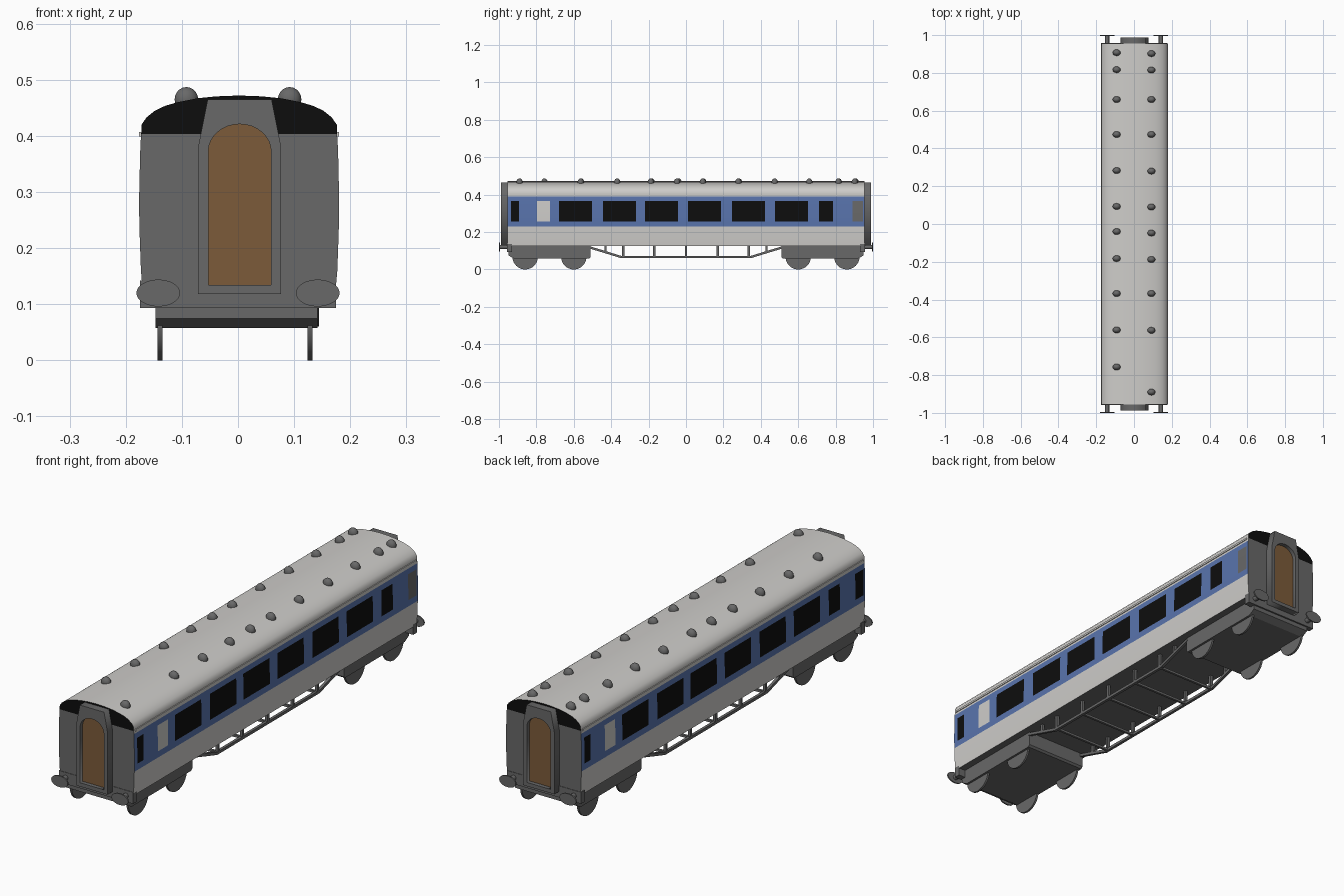
import bpy, bmesh, math
from mathutils import Vector

if "Cube" in bpy.data.objects:
    bpy.data.objects.remove(bpy.data.objects["Cube"])


def material(name, r, g, b):
    m = bpy.data.materials.new(name)
    m.diffuse_color = (r, g, b, 1)
    m.use_nodes = True
    m.node_tree.nodes["Principled BSDF"].inputs["Base Color"].default_value = m.diffuse_color
    return m


WHITE = material("off white paint", 0.62, 0.61, 0.59)
BLUE = material("blue paint", 0.10, 0.175, 0.42)
BLACK = material("black glass", 0.004, 0.004, 0.004)
GREY = material("dark grey metal", 0.14, 0.14, 0.14)
BROWN = material("brown door", 0.20, 0.105, 0.042)
MATS = [WHITE, BLUE, BLACK, GREY]
W, B, K, G = range(4)


def add_object(name, bm, mats, smooth=None):
    bmesh.ops.recalc_face_normals(bm, faces=bm.faces)
    me = bpy.data.meshes.new(name)
    bm.to_mesh(me)
    bm.free()
    for m in mats:
        me.materials.append(m)
    ob = bpy.data.objects.new(name, me)
    bpy.context.collection.objects.link(ob)
    if smooth:
        bpy.ops.object.select_all(action='DESELECT')
        ob.select_set(True)
        bpy.context.view_layer.objects.active = ob
        bpy.ops.object.shade_smooth_by_angle(angle=math.radians(smooth))
    return ob


def loft(name, half, ys, side_rule, end_mat, smooth, cx=0.002):
    """Mirrored half section (x, z), swept along y, faces coloured by a rule."""
    bm = bmesh.new()
    rows = [[[bm.verts.new((cx + s * x, y, z)) for x, z in half] for s in (1, -1)] for y in ys]
    for a, b in zip(rows, rows[1:]):
        y = (a[0][0].co.y + b[0][0].co.y) / 2
        for k, s in enumerate((1, -1)):
            for i in range(len(half) - 1):
                f = bm.faces.new((a[k][i], a[k][i + 1], b[k][i + 1], b[k][i]))
                f.material_index = side_rule(s, y, (half[i][1] + half[i + 1][1]) / 2)
        bm.faces.new((a[0][0], a[1][0], b[1][0], b[0][0])).material_index = G
        if half[-1][0] > 0.001:
            bm.faces.new((a[0][-1], a[1][-1], b[1][-1], b[0][-1]))
    for r in (rows[0], rows[-1]):
        for i in range(len(half) - 1):
            f = bm.faces.new((r[0][i], r[1][i], r[1][i + 1], r[0][i + 1]))
            f.material_index = end_mat
    bmesh.ops.remove_doubles(bm, verts=bm.verts, dist=1e-5)
    return add_object(name, bm, MATS, smooth)


def box(name, x0, x1, y0, y1, z0, z1, mat):
    bm = bmesh.new()
    bmesh.ops.create_cube(bm, size=1)
    for v in bm.verts:
        v.co = ((x0 + x1) / 2 + v.co.x * (x1 - x0), (y0 + y1) / 2 + v.co.y * (y1 - y0),
                (z0 + z1) / 2 + v.co.z * (z1 - z0))
    return add_object(name, bm, [mat])


def bar(name, p, q, t=0.012):
    p, q = Vector(p), Vector(q)
    bm = bmesh.new()
    bmesh.ops.create_cube(bm, size=1)
    rot = (q - p).to_track_quat('Z', 'Y')
    for v in bm.verts:
        v.co = (p + q) / 2 + rot @ Vector((v.co.x * t, v.co.y * t, v.co.z * (q - p).length))
    return add_object(name, bm, [GREY])


def disc(name, loc, rx, rz, axis, depth, seg=32):
    """Elliptical cylinder lying along x or y."""
    bm = bmesh.new()
    bmesh.ops.create_cone(bm, cap_ends=True, segments=seg, radius1=1, radius2=1, depth=depth)
    for v in bm.verts:
        a, b, c = v.co
        v.co = Vector(loc) + (Vector((c, a * rx, b * rz)) if axis == 'X' else Vector((a * rx, c, b * rz)))
    return add_object(name, bm, [GREY], 40)


def plate(name, loops, y, half_depth, mat, cx=0.003):
    """Filled outline in x-z (later loops are holes), with thickness along y."""
    cu = bpy.data.curves.new(name, 'CURVE')
    cu.dimensions, cu.fill_mode, cu.extrude = '2D', 'BOTH', half_depth
    for pts in loops:
        sp = cu.splines.new('POLY')
        sp.points.add(len(pts) - 1)
        for p, (x, z) in zip(sp.points, pts):
            p.co = (x, z, 0, 1)
        sp.use_cyclic_u = True
    tmp = bpy.data.objects.new(name + "_outline", cu)
    bpy.context.collection.objects.link(tmp)
    me = bpy.data.meshes.new_from_object(tmp.evaluated_get(bpy.context.evaluated_depsgraph_get()))
    bpy.data.objects.remove(tmp)
    bm = bmesh.new()
    bm.from_mesh(me)
    bpy.data.meshes.remove(me)
    bmesh.ops.remove_doubles(bm, verts=bm.verts, dist=1e-5)
    for v in bm.verts:
        v.co = (v.co.x + cx, y - v.co.z, v.co.y)
    for f in bm.faces:
        f.material_index = 0
    return add_object(name, bm, [mat])


# Body sides: windows are cells of the swept grid
WINDOWS = [(-0.935, -0.893, K), (-0.797, -0.727, W), (-0.68, -0.503, K), (-0.444, -0.267, K),
           (-0.22, -0.043, K), (0.01, 0.187, K), (0.246, 0.422, K), (0.476, 0.652, K),
           (0.711, 0.786, K), (0.89, 0.946, K)]
END = 0.955


def body_rule(s, y, z):
    if 0.257 < z < 0.367:
        for a, b, m in WINDOWS:
            if a < s * y < b:     # left side is the right side turned half round
                return G if s > 0 and y > 0.88 else m
    return B if 0.23 < z < 0.39 else W


ys = sorted({-END, END} | {s * v for w in WINDOWS for v in w[:2] for s in (1, -1)})
body_half = [(0.172, 0.126), (0.175, 0.16), (0.1775, 0.23), (0.178, 0.257), (0.178, 0.30),
             (0.1765, 0.367), (0.1755, 0.39), (0.1745, 0.403)]
loft("carriage_body", body_half, ys, body_rule, G, 30)

# Roof with black ends
roof_half = [(0.1745, 0.403), (0.174, 0.42), (0.165, 0.433), (0.15, 0.445), (0.132, 0.4535),
             (0.11, 0.46), (0.075, 0.467), (0.04, 0.4705), (0, 0.472)]
loft("roof", roof_half, [-END, END], lambda s, y, z: W, K, 40)
for s in (1, -1):
    x = 0.002 + s * 0.1755
    box("rain_gutter", x - 0.0025, x + 0.0025, -0.945, 0.945, 0.399, 0.407, WHITE)

# Roof vents
LEFT = [0.907, 0.817, 0.659, 0.474, 0.283, 0.093, -0.04, -0.183, -0.368, -0.561, -0.757]
RIGHT = [0.902, 0.815, 0.659, 0.474, 0.28, 0.09, -0.048, -0.188, -0.368, -0.563, -0.89]
for x, col in ((-0.092, LEFT), (0.092, RIGHT)):
    for y in col:
        bm = bmesh.new()
        bmesh.ops.create_uvsphere(bm, u_segments=16, v_segments=10, radius=1)
        for v in bm.verts:
            v.co = (x + v.co.x * 0.021, y + v.co.y * 0.017, 0.465 + v.co.z * 0.022)
        add_object("roof_vent", bm, [GREY], 60)

# End gangways, doors, beams and buffers
frame = [(-0.074, 0.118), (0.074, 0.118), (0.074, 0.38), (0.057, 0.465), (-0.057, 0.465), (-0.074, 0.38)]
arch = [(-0.056, 0.134), (0.056, 0.134)] + [
    (0.056 * math.cos(t * math.pi / 16), 0.372 + 0.049 * math.sin(t * math.pi / 16)) for t in range(17)]
for e in (1, -1):
    plate("gangway_frame", [frame, arch], e * 0.971, 0.017, GREY)
    plate("gangway_door", [arch], e * 0.963, 0.008, BROWN)
    box("end_beam", -0.175, 0.175, *sorted((e * 0.93, e * 0.957)), 0.093, 0.142, GREY)
    for s in (1, -1):
        disc("buffer_shaft", (s * 0.142, e * 0.975, 0.12), 0.011, 0.011, 'Y', 0.044, 16)
        disc("buffer_head", (s * 0.142, e * 0.997, 0.12), 0.039, 0.024, 'Y', 0.006)

# Bogies and wheels
for e in (1, -1):
    bm = bmesh.new()
    side = [(0.51, 0.127), (0.51, 0.066), (0.518, 0.058), (0.92, 0.058), (0.95, 0.075), (0.95, 0.127)]
    f = bm.faces.new([bm.verts.new((-0.147, e * y, z)) for y, z in side])
    ext = bmesh.ops.extrude_face_region(bm, geom=[f])
    bmesh.ops.translate(bm, vec=(0.289, 0, 0),
                        verts=[v for v in ext['geom'] if isinstance(v, bmesh.types.BMVert)])
    add_object("bogie_frame", bm, [GREY])
    for y in (0.6, 0.86):
        for x in (-0.139, 0.128):
            disc("wheel", (x, e * y, 0.068), 0.068, 0.068, 'X', 0.009)

# Underframe truss
for x in (-0.138, 0.138):
    bar("truss_rail", (x, -0.35, 0.066), (x, 0.35, 0.066))
    for e in (1, -1):
        bar("truss_slope", (x, e * 0.345, 0.066), (x, e * 0.515, 0.118))
        bar("truss_post", (x, e * 0.43, 0.09), (x, e * 0.43, 0.128))
for y in (-0.335, -0.17, 0, 0.17, 0.335):
    bar("truss_cross_bar", (-0.138, y, 0.066), (0.138, y, 0.066), 0.01)
    for x in (-0.138, 0.138):
        bar("truss_post", (x, y, 0.066), (x, y, 0.128))
